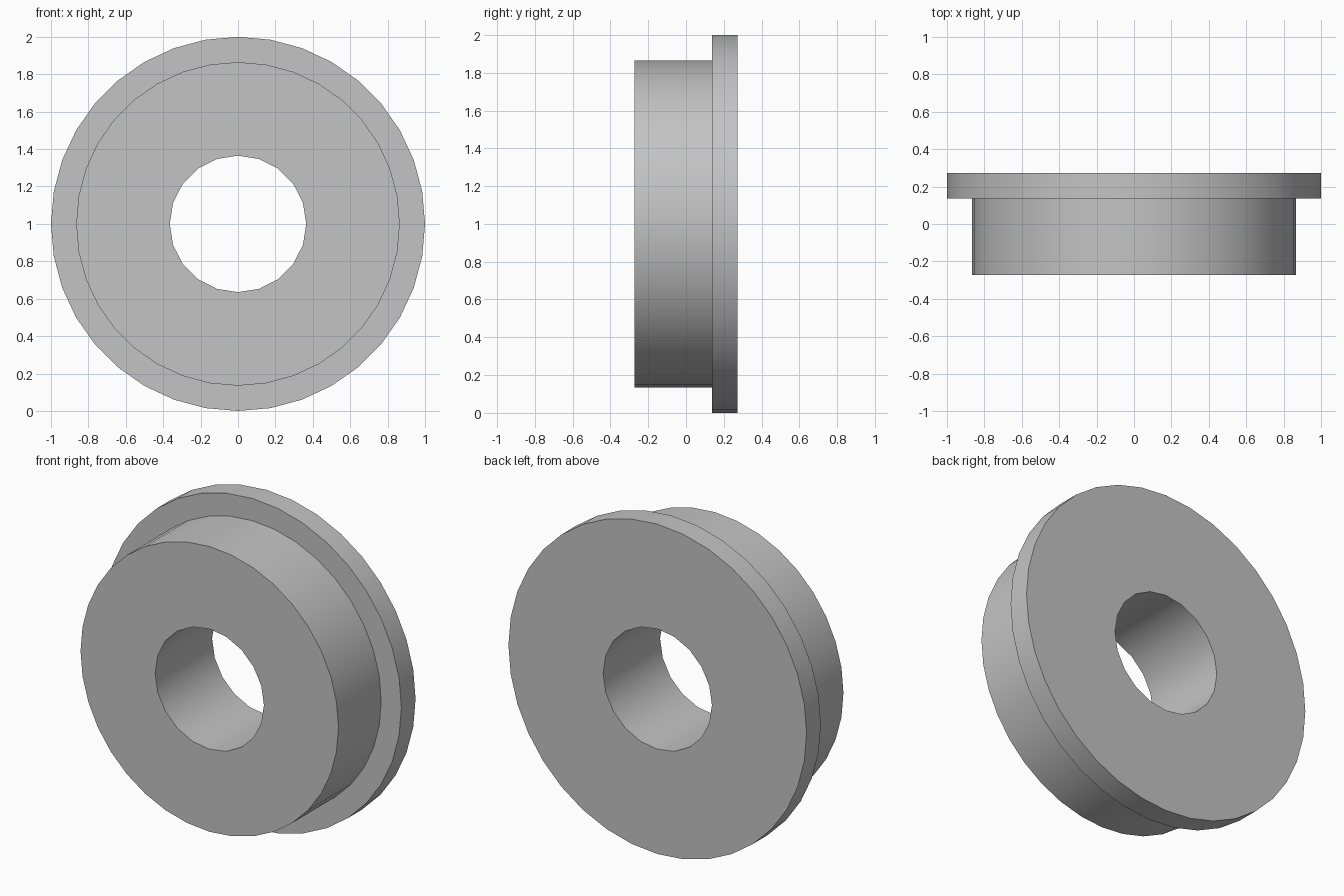
import bpy
import math

cube = bpy.data.objects.get("Cube")
if cube:
    bpy.data.objects.remove(cube, do_unlink=True)

grey = bpy.data.materials.new("plain grey")
grey.use_nodes = True
colour = (0.55, 0.55, 0.55, 1)
grey.diffuse_color = colour
grey.node_tree.nodes["Principled BSDF"].inputs["Base Color"].default_value = colour


def disc(name, radius, y_front, y_back, sides):
    """Cylinder along y, centred at height 1."""
    bpy.ops.mesh.primitive_cylinder_add(
        vertices=sides, radius=radius, depth=y_back - y_front,
        location=(0, (y_front + y_back) / 2, 1), rotation=(math.pi / 2, 0, 0))
    obj = bpy.context.object
    obj.name = name
    obj.data.materials.append(grey)
    return obj


def combine(target, tool, operation):
    """Apply a boolean and remove the tool."""
    mod = target.modifiers.new(operation.lower(), "BOOLEAN")
    mod.operation = operation
    mod.solver = "EXACT"
    mod.object = tool
    bpy.ops.object.select_all(action="DESELECT")
    target.select_set(True)
    bpy.context.view_layer.objects.active = target
    bpy.ops.object.modifier_apply(modifier=mod.name)
    bpy.data.objects.remove(tool, do_unlink=True)


# Wide rear flange with a narrower boss in front
bushing = disc("flanged_bushing", 1.0, 0.137, 0.273, 36)
boss = disc("boss", 0.865, -0.273, 0.2, 36)
combine(bushing, boss, "UNION")

# Through bore
bore = disc("bore_cutter", 0.365, -0.5, 0.5, 20)
bore.hide_render = True
combine(bushing, bore, "DIFFERENCE")

# Smooth round walls, crisp rims
bpy.ops.object.shade_smooth_by_angle(angle=math.radians(35))
